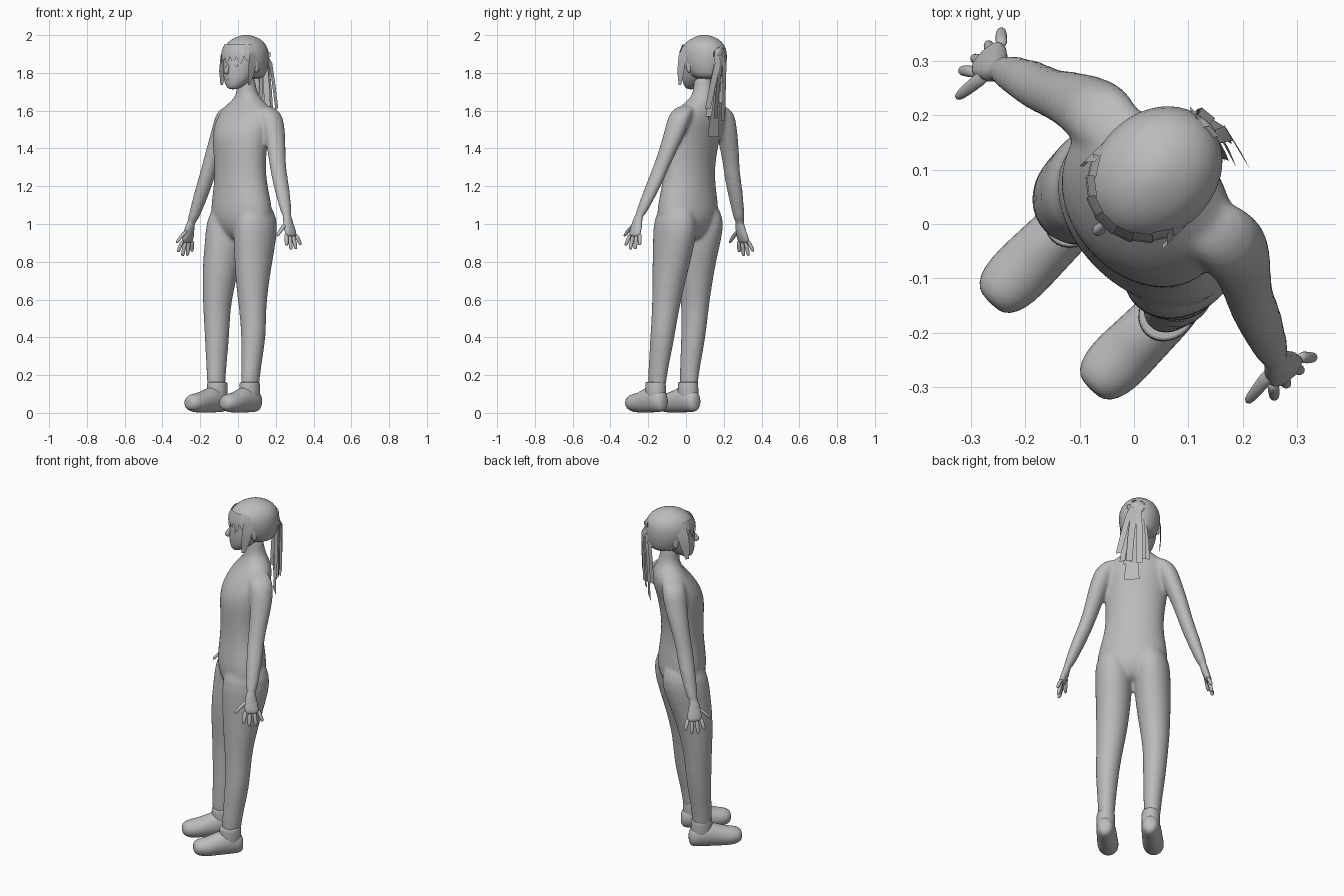
import bpy, bmesh, math, random
from mathutils import Vector

random.seed(4)
S = math.sqrt(0.5)
L, F, Z = Vector((S, -S, 0)), Vector((-S, -S, 0)), Vector((0, 0, 1))  # figure's left, forward, up

grey = bpy.data.materials.new("plain_grey")
grey.diffuse_color = (0.5, 0.5, 0.5, 1)


def P(l, f, z):
    return L * l + F * f + Z * z


def finish(name, bm, subdiv=1):
    bmesh.ops.recalc_face_normals(bm, faces=bm.faces)
    me = bpy.data.meshes.new(name)
    bm.to_mesh(me)
    bm.free()
    ob = bpy.data.objects.new(name, me)
    bpy.context.collection.objects.link(ob)
    me.materials.append(grey)
    for p in me.polygons:
        p.use_smooth = True
    if subdiv:
        ob.modifiers.new("smooth", 'SUBSURF').levels = subdiv
        ob.modifiers["smooth"].render_levels = subdiv
    return ob


def loft(name, rings, sides=14, u=L, v=F, keep=None, subdiv=1):
    """rings: (centre l, f, z, half width along u, half width along v)"""
    bm = bmesh.new()
    rows = []
    for l, f, z, a, b in rings:
        c = P(l, f, z)
        rows.append([bm.verts.new(c + u * a * math.cos(t) + v * b * math.sin(t))
                     for t in (2 * math.pi * i / sides for i in range(sides))])
    for r, s in zip(rows, rows[1:]):
        for i in range(sides):
            j = (i + 1) % sides
            bm.faces.new((r[i], r[j], s[j], s[i]))
    bm.faces.new(rows[0][::-1])
    bm.faces.new(rows[-1])
    if keep:
        gone = [f for f in bm.faces if not keep(f.calc_center_median())]
        bmesh.ops.delete(bm, geom=gone, context='FACES')
    return finish(name, bm, subdiv)


def strip(name, pts, widths, side):
    """flat lock of hair through points"""
    bm = bmesh.new()
    rows = [[bm.verts.new(P(*p) + side * w * k) for k in (-.5, .5)] for p, w in zip(pts, widths)]
    for a, b in zip(rows, rows[1:]):
        bm.faces.new((a[0], a[1], b[1], b[0]))
    return finish(name, bm, 0)


# torso and neck
body = [loft("body", [
    (.01, -.02, .91, .05, .06), (.01, -.02, .95, .15, .10), (.01, -.022, 1.02, .195, .132),
    (.005, -.02, 1.10, .192, .13), (0, -.02, 1.20, .167, .117), (-.005, -.02, 1.30, .158, .112),
    (-.01, -.025, 1.40, .166, .122), (-.015, -.035, 1.48, .175, .128), (-.02, -.065, 1.55, .18, .12),
    (-.025, -.092, 1.61, .162, .096), (-.03, -.10, 1.645, .11, .076), (-.03, -.10, 1.68, .06, .06),
    (-.033, -.095, 1.73, .049, .052), (-.035, -.09, 1.80, .049, .052)], 18)]

# legs, hip to ankle
legs = {
    "left_leg": [(.10, -.03, 1.12, .07, .09), (.108, -.028, 1.02, .105, .134), (.107, -.02, .92, .103, .129),
                 (.112, -.003, .80, .097, .11), (.12, .014, .66, .087, .087), (.132, .022, .54, .074, .072),
                 (.146, .028, .42, .067, .069), (.15, .044, .30, .056, .062), (.154, .06, .20, .047, .055),
                 (.155, .065, .10, .045, .054)],
    "right_leg": [(-.09, -.03, 1.12, .07, .09), (-.098, -.025, 1.02, .105, .134), (-.098, -.01, .92, .102, .127),
                  (-.102, .02, .80, .097, .11), (-.11, .038, .66, .084, .09), (-.113, .046, .54, .07, .076),
                  (-.107, .05, .42, .065, .071), (-.10, .06, .30, .056, .062), (-.093, .07, .20, .048, .055),
                  (-.09, .072, .10, .046, .054)]}
for n, r in legs.items():
    body.append(loft(n, r))

# shoes with ankle cuffs
for side, l, f, toe in (("left", .158, .07, -.018), ("right", -.085, .07, 0)):
    loft(side + "_shoe", [(l, f + d + toe * (d > .1), z, w, h) for d, z, w, h in (
        (-.07, .06, .02, .03), (-.058, .06, .041, .055), (-.02, .072, .053, .07), (.04, .072, .055, .072),
        (.09, .062, .057, .062), (.14, .054, .059, .054), (.18, .053, .056, .05), (.21, .053, .042, .038),
        (.22, .053, .02, .018))], v=Z)
    loft(side + "_shoe_cuff", [(l, f, .05, .05, .06), (l, f, .10, .052, .061),
                               (l, f, .15, .052, .06), (l, f, .165, .05, .058), (l, f, .16, .04, .05)])

# arms, palms, fingers and thumbs
arms = {
    "left": [(.09, -.10, 1.63, .035, .045), (.135, -.10, 1.595, .062, .068), (.162, -.10, 1.53, .06, .068),
             (.195, -.088, 1.44, .052, .058), (.228, -.065, 1.34, .044, .049), (.255, -.05, 1.27, .042, .047),
             (.29, -.038, 1.19, .041, .046), (.335, -.018, 1.09, .032, .036), (.362, -.008, 1.03, .026, .03)],
    "right": [(-.13, -.10, 1.63, .035, .045), (-.175, -.098, 1.595, .062, .068), (-.198, -.095, 1.52, .06, .068),
              (-.235, -.085, 1.43, .052, .058), (-.268, -.068, 1.33, .044, .049), (-.29, -.057, 1.25, .042, .047),
              (-.318, -.05, 1.17, .041, .046), (-.355, -.036, 1.06, .032, .036), (-.378, -.026, .995, .026, .03)]}
for side, rings in arms.items():
    body.append(loft(side + "_arm", rings, 12))
    s = 1 if side == "left" else -1
    l, f, z = rings[-1][:3]
    body.append(loft(side + "_palm", [
        (l - s * .004, f, z + .03, .024, .028), (l + s * .006, f + .004, z - .02, .023, .035),
        (l + s * .02, f + .003, z - .06, .022, .047), (l + s * .03, f, z - .09, .018, .047),
        (l + s * .033, f, z - .1, .014, .042)], 10))
    for i, (o, tip, drop) in enumerate(((.036, .05, .145), (.012, .018, .166), (-.012, -.018, .164), (-.035, -.052, .142))):
        loft(f"{side}_finger_{i + 1}", [
            (l + s * .026, f + o, z - .08, .012, .012), (l + s * .037, f + (o + tip) / 2, z - (.08 + drop) / 2, .012, .012),
            (l + s * .044, f + tip, z - drop + .008, .0105, .0105), (l + s * .045, f + tip, z - drop, .006, .006)], 8)
    loft(side + "_thumb", [(l + s * .008, f + .018, z - .025, .015, .016), (l + s * .012, f + .055, z - .055, .013, .015),
                           (l + s * .015, f + .082, z - .083, .011, .012), (l + s * .016, f + .091, z - .097, .006, .006)], 8)

# fuse torso, limbs and palms into one smooth skin
for o in body:
    o.select_set(True)
bpy.context.view_layer.objects.active = body[0]
bpy.ops.object.join()
skin = body[0].modifiers.new("fuse", 'REMESH')
skin.mode, skin.voxel_size, skin.use_smooth_shade = 'VOXEL', .009, True
relax = body[0].modifiers.new("relax", 'SMOOTH')
relax.factor, relax.iterations = .5, 10

# head with nose, mouth, eyes and ears
HL = -.038
skull = [(.0, 1.712, .022, .022), (-.012, 1.73, .048, .045), (-.032, 1.76, .072, .072), (-.055, 1.80, .087, .098),
         (-.072, 1.85, .096, .113), (-.083, 1.90, .098, .117), (-.09, 1.94, .086, .102), (-.095, 1.97, .055, .065),
         (-.095, 1.98, .02, .025)]
loft("head", [(HL, f, z, a, b) for f, z, a, b in skull], 16)
loft("nose", [(HL, .03, 1.853, .006, .006), (HL, .044, 1.825, .009, .014), (HL, .055, 1.803, .014, .018),
              (HL, .042, 1.792, .01, .012)], 8)
for n, z, w in (("upper_lip", 1.773, .022), ("lower_lip", 1.762, .019)):
    loft(n, [(HL - w, .026, z, .002, .002), (HL, .039, z, .007, .0055), (HL + w, .026, z, .002, .002)], 6, F, Z)
for s, n in ((1, "left"), (-1, "right")):
    loft(n + "_eye", [(HL + s * .041, .015, z, a, b) for z, a, b in
                      ((1.828, .004, .004), (1.833, .014, .013), (1.839, .016, .015), (1.845, .013, .013), (1.849, .004, .004))], 8)
    loft(n + "_ear", [(HL + s * .096, -.08, z, .012, d) for z, d in ((1.80, .01), (1.825, .018), (1.86, .024), (1.875, .012))], 8)

# hair cap, open over the face
cap = [(-.125, 1.765, .072, .07), (-.11, 1.80, .094, .106), (-.098, 1.85, .11, .13), (-.094, 1.90, .114, .137),
       (-.096, 1.945, .104, .124), (-.1, 1.98, .072, .085), (-.1, 1.998, .028, .034), (-.1, 2.001, .008, .01)]
loft("hair_cap", [(HL, f, z, a, b) for f, z, a, b in cap], 24,
     keep=lambda c: c.z > 1.9 or c.dot(F) < -.045)

# fringe lying on the forehead, and side locks
for i in range(7):
    a = math.radians((i - 3) * 19)
    out = lambda r, z: (HL + .112 * r * math.sin(a), -.092 + .134 * r * math.cos(a), z)
    strip(f"fringe_{i + 1}", [out(.88, 1.95), out(.99, 1.915), out(1.01, 1.885), out(1.0, 1.862 - .012 * (i % 2))],
          (.04, .046, .04, .014), L * math.cos(a) - F * math.sin(a))
for s, n in ((1, "left"), (-1, "right")):
    x = HL + s * .108
    strip(f"{n}_side_lock", [(HL + s * .094, -.055, 1.94), (x, -.045, 1.89), (x, -.03, 1.81), (x - s * .006, -.018, 1.735)],
          (.05, .06, .05, .018), F)

# ponytail of flat locks with a tie
loft("hair_tie", [(-.032, f, 1.905, a, a) for f, a in ((-.185, .034), (-.205, .036), (-.22, .032), (-.23, .014))], 10, v=Z)
for i in range(9):
    t = (i - 4) / 4
    end = 1.54 + .05 * abs(t) + random.uniform(-.02, .03)
    f = -.205 - .014 * (i % 3)
    strip(f"ponytail_lock_{i + 1}", [(-.032 + t * .018, -.205, 1.925), (-.03 + t * .035, f - .008, 1.85),
                                     (-.02 + t * .058, f, 1.72), (-.012 + t * .075, f + .006, end)],
          (.02, .032, .036, .034), (L + F * random.uniform(-.5, .5)).normalized())
strip("ponytail_centre_lock", [(-.03, -.21, 1.915), (-.018, -.215, 1.75), (-.008, -.205, 1.56), (-.005, -.2, 1.46)],
      (.03, .05, .065, .085), L)

# loose tufts around the crown of the ponytail
for i in range(5):
    a = math.pi * 2 * i / 5
    strip(f"tuft_{i + 1}", [(-.032, -.205, 1.905), (-.032 + .03 * math.cos(a), -.215, 1.905 + .03 * math.sin(a)),
                            (-.032 + .05 * math.cos(a), -.225, 1.895 + .04 * math.sin(a))],
          (.02, .03, .025), L * math.sin(a) - Z * math.cos(a))
